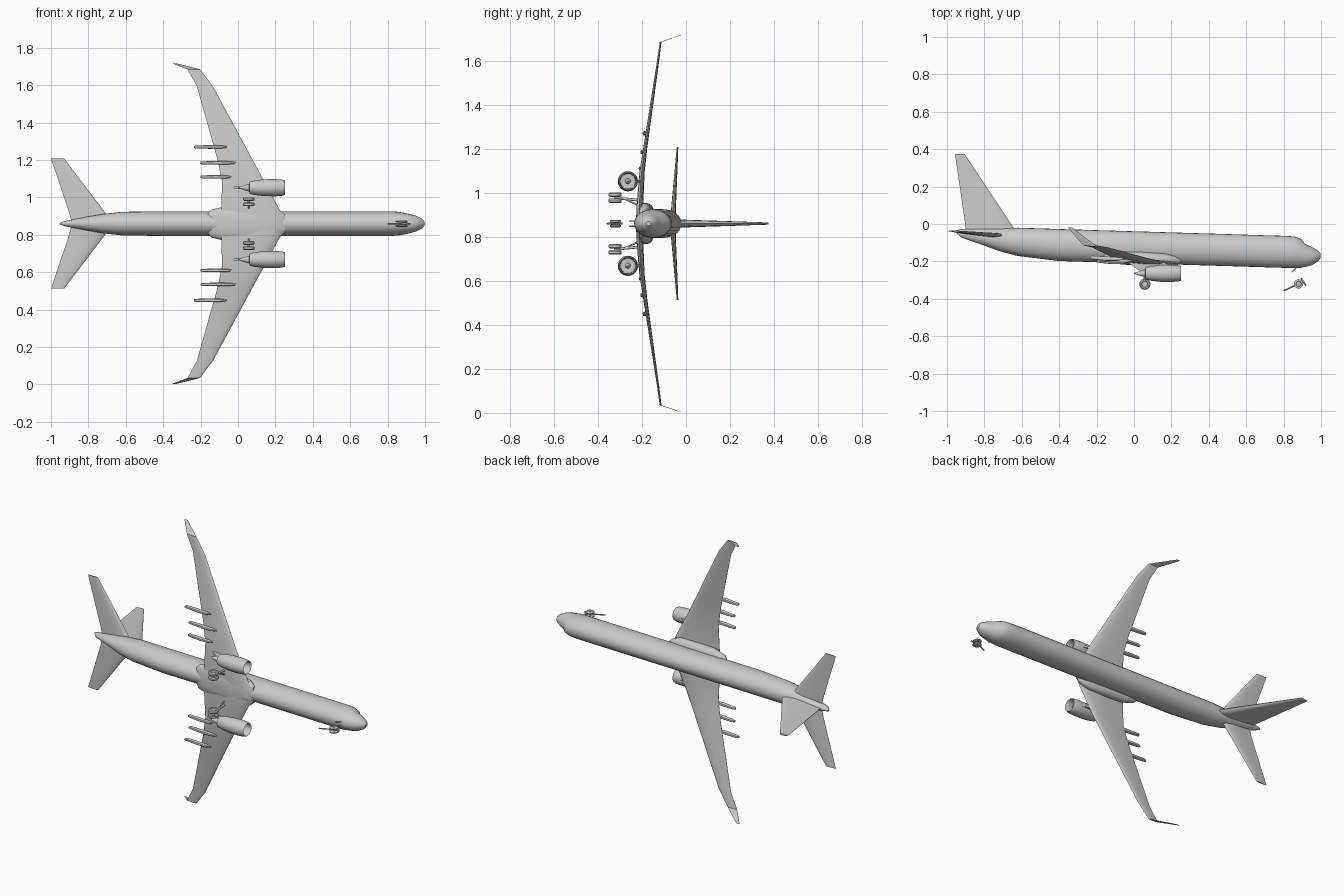
import bpy, bmesh, math
from mathutils import Vector

if "Cube" in bpy.data.objects:
    bpy.data.objects.remove(bpy.data.objects["Cube"])

CZ = 0.86        # height of the symmetry plane (aircraft lies on its side)
PITCH = -0.03    # slight nose-down slope

grey = bpy.data.materials.new("light_grey")
grey.diffuse_color = (0.6, 0.6, 0.6, 1)
grey.use_nodes = True
grey.node_tree.nodes["Principled BSDF"].inputs["Base Color"].default_value = grey.diffuse_color


def loft(name, rings, smooth=True, angle=35):
    """Skin a list of equal-length point rings and cap both ends."""
    bm = bmesh.new()
    rows = [[bm.verts.new(p) for p in r] for r in rings]
    n = len(rows[0])
    for a, b in zip(rows, rows[1:]):
        for i in range(n):
            j = (i + 1) % n
            bm.faces.new((a[i], a[j], b[j], b[i]))
    bm.faces.new(rows[0])
    bm.faces.new(rows[-1])
    bmesh.ops.recalc_face_normals(bm, faces=bm.faces)
    me = bpy.data.meshes.new(name)
    bm.to_mesh(me)
    bm.free()
    me.materials.append(grey)
    ob = bpy.data.objects.new(name, me)
    bpy.context.collection.objects.link(ob)
    if smooth:
        bpy.ops.object.select_all(action='DESELECT')
        ob.select_set(True)
        bpy.context.view_layer.objects.active = ob
        bpy.ops.object.shade_smooth_by_angle(angle=math.radians(angle))
    return ob


def oval(x, y, z, ry, rz, n=24, power=1.0):
    """Ring across the x axis; power < 1 makes it boxier."""
    pts = []
    for i in range(n):
        a = 2 * math.pi * i / n
        c, s = math.cos(a), math.sin(a)
        pts.append((x, y + ry * math.copysign(abs(c) ** power, c),
                    z + rz * math.copysign(abs(s) ** power, s)))
    return pts


def foil(le, te, t):
    """Airfoil outline as (x, thickness offset) pairs."""
    up = [(0.05, .3), (0.15, .45), (0.35, .5), (0.65, .32), (1, .04)]
    prof = [(0, 0)] + up + [(f, -h) for f, h in reversed(up)]
    return [(le + (te - le) * f, h * t) for f, h in prof]


def surface(name, sections, side):
    """Wing-like part spanning z: (span, leading x, trailing x, y, thickness)."""
    rings = []
    for d, le, te, y, t in sections:
        mid = (le + te) / 2
        rings.append([(x, y + h + PITCH * (x - mid), CZ + side * d)
                      for x, h in foil(le, te, t)])
    return loft(name, rings)


def bar(name, p, q, r, n=8):
    """Round strut between two points."""
    p, q = Vector(p), Vector(q)
    d = (q - p).normalized()
    u = d.orthogonal().normalized()
    v = d.cross(u)
    ring = [(u * math.cos(2 * math.pi * i / n) + v * math.sin(2 * math.pi * i / n)) * r
            for i in range(n)]
    return loft(name, [[p + o for o in ring], [q + o for o in ring]], angle=50)


def wheel(name, x, y, z, r, w):
    """Tyre with rounded shoulders and a recessed hub, axle along z."""
    prof = [(-.3, .5), (-.5, .6), (-.5, .82), (-.25, 1), (.25, 1), (.5, .82), (.5, .6), (.3, .5)]
    rings = [[(x + r * k * math.cos(math.pi * i / 10), y + r * k * math.sin(math.pi * i / 10),
               z + h * w) for i in range(20)] for h, k in prof]
    return loft(name, rings)


# Fuselage: (x, top y, bottom y, half width)
stations = [(-.95, -.033, -.045, .006), (-.925, -.028, -.072, .014), (-.8, -.024, -.115, .038),
            (-.72, -.022, -.145, .052), (-.62, -.02, -.171, .063), (-.4, -.027, -.198, .066),
            (0, -.039, -.21, .066), (.4, -.051, -.222, .066), (.82, -.064, -.235, .066),
            (.86, -.067, -.236, .063), (.893, -.08, -.234, .057), (.914, -.105, -.23, .052),
            (.95, -.123, -.221, .043), (.984, -.142, -.2, .026), (.998, -.158, -.182, .01)]
loft("fuselage", [oval(x, (t + b) / 2, CZ, (t - b) / 2, w) for x, t, b, w in stations])

# Belly fairing around the wing root
belly = [(-.17, -.165, .012, .045), (-.14, -.17, .028, .075), (-.07, -.178, .038, .092),
         (.05, -.184, .04, .094), (.17, -.19, .038, .092), (.22, -.194, .028, .075),
         (.25, -.198, .015, .05)]
loft("belly_fairing", [oval(x, y, CZ, ry, rz, power=.8) for x, y, ry, rz in belly])

# Vertical fin, spanning y
fin = [(-.05, -.62, -.90, .04), (-.018, -.645, -.90, .036), (.374, -.905, -.957, .01)]
loft("vertical_fin", [[(x, y, CZ + h) for x, h in foil(le, te, t)] for y, le, te, t in fin])

wing = [(.03, .245, -.088, -.208, .032), (.08, .22, -.088, -.208, .03),
        (.23, .139, -.086, -.199, .024), (.344, .077, -.11, -.184, .018),
        (.734, -.134, -.22, -.127, .01), (.825, -.203, -.27, -.115, .008),
        (.857, -.33, -.353, -.02, .004)]
tailplane = [(.01, -.68, -.89, -.058, .024), (.066, -.715, -.905, -.056, .022),
             (.348, -.93, -1.0, -.038, .007)]
# Engine outline from exhaust cone, round the cowl lip, to the spinner: (x, radius)
engine = [(0, .002), (.03, .012), (.06, .021), (.062, .033), (.09, .039), (.14, .045),
          (.2, .046), (.238, .043), (.25, .039), (.242, .035), (.205, .034),
          (.203, .012), (.215, .009), (.226, .001)]
pylon = [(.21, -.225), (.16, -.206), (0, -.2), (-.03, -.208), (.03, -.25), (.12, -.255)]
# Flap track pods: (span, rear x, front x, y)
pods = [(.25, -.2, -.035, -.205), (.325, -.2, -.012, -.197), (.41, -.235, -.06, -.187)]

for side, tag in ((1, "right"), (-1, "left")):
    surface("wing_" + tag, wing, side)
    surface("tailplane_" + tag, tailplane, side)

    # Engine and its pylon
    ez = CZ + side * .192
    loft("engine_" + tag, [oval(x, -.264, ez, r, r) for x, r in engine])
    loft("pylon_" + tag, [[(x, y, ez + o) for x, y in pylon] for o in (-.006, .006)], False)

    # Flap track pods
    for k, (d, x0, x1, y) in enumerate(pods):
        L = x1 - x0
        path = [(0, .007, .6), (.06, .008, .8), (.5, .002, 1), (.85, 0, .8), (1, .002, .4)]
        loft(f"flap_pod_{tag}_{k + 1}",
             [oval(x0 + f * L, y + dy, CZ + side * d, .012 * s, .01 * s, 12, .7)
              for f, dy, s in path])

    # Main landing gear
    gz = CZ + side * .117
    for o in (-.014, .014):
        wheel("main_wheel_" + tag, .058, -.322, gz + o, .03, .02)
    bar("main_axle_" + tag, (.058, -.322, gz - .02), (.058, -.322, gz + .02), .006)
    bar("main_strut_" + tag, (.058, -.322, gz), (.058, -.2, gz - side * .012), .006)
    bar("main_brace_" + tag, (.058, -.29, gz), (.058, -.2, CZ + side * .075), .004)

# Nose landing gear, with its drag link and small doors
for o in (-.011, .011):
    wheel("nose_wheel", .88, -.32, CZ + o, .025, .012)
bar("nose_axle", (.88, -.32, CZ - .016), (.88, -.32, CZ + .016), .005)
bar("nose_drag_link", (.80, -.357, CZ), (.88, -.32, CZ), .004)
bar("nose_strut", (.88, -.32, CZ), (.907, -.308, CZ), .005)
bar("nose_fork", (.893, -.29, CZ), (.92, -.33, CZ), .004)
for o in (-.012, .012):
    bar("nose_door", (.845, -.257, CZ + o), (.87, -.232, CZ + o), .003, 6)
